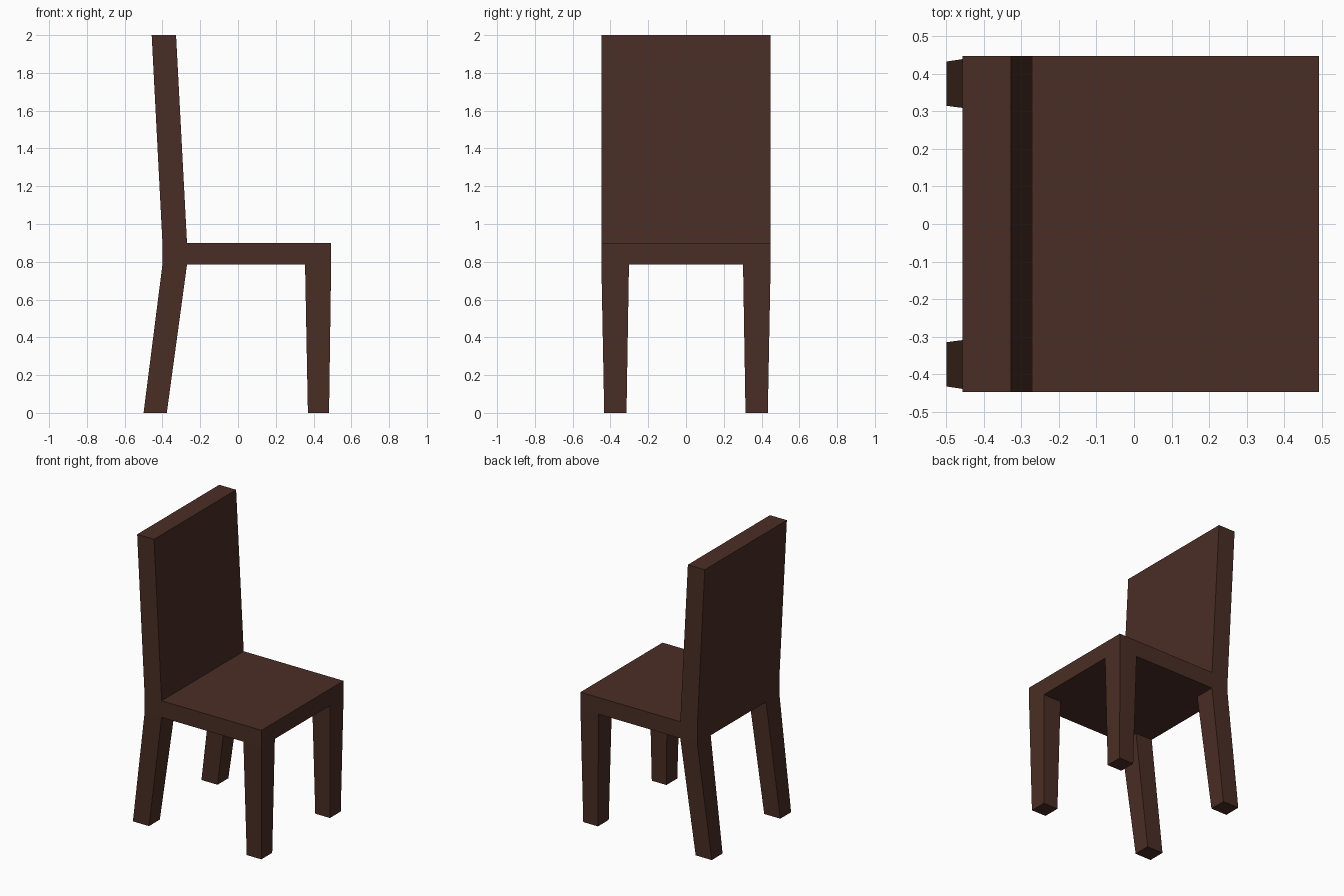
import bpy
import bmesh

if "Cube" in bpy.data.objects:
    bpy.data.objects.remove(bpy.data.objects["Cube"])

wood = bpy.data.materials.new("dark brown wood")
wood.diffuse_color = (0.068, 0.027, 0.018, 1.0)
wood.use_nodes = True
wood.node_tree.nodes["Principled BSDF"].inputs["Base Color"].default_value = wood.diffuse_color


def tapered_box(name, bottom, top, z0, z1):
    """Box whose bottom and top are rectangles (x0, x1, y0, y1)."""
    bm = bmesh.new()
    bmesh.ops.create_cube(bm, size=1)
    for v in bm.verts:
        x0, x1, y0, y1 = top if v.co.z > 0 else bottom
        v.co = (x1 if v.co.x > 0 else x0,
                y1 if v.co.y > 0 else y0,
                z1 if v.co.z > 0 else z0)
    bmesh.ops.recalc_face_normals(bm, faces=bm.faces)
    mesh = bpy.data.meshes.new(name)
    bm.to_mesh(mesh)
    bm.free()
    mesh.materials.append(wood)
    obj = bpy.data.objects.new(name, mesh)
    bpy.context.collection.objects.link(obj)
    return obj


W = 0.448          # half width of the chair
SEAT_LOW, SEAT_TOP = 0.785, 0.90

# Seat slab
seat = (-0.40, 0.493, -W, W)
tapered_box("seat", seat, seat, SEAT_LOW, SEAT_TOP)

# Backrest leaning slightly backwards
tapered_box("backrest", (-0.40, -0.27, -W, W), (-0.457, -0.328, -W, W),
            SEAT_TOP, 2.0)

# Tapered legs, mirrored across y; the back pair splays backwards
legs = {
    "front_leg": ((0.370, 0.482), (0.355, 0.493)),
    "back_leg": ((-0.50, -0.377), (-0.40, -0.27)),
}
for name, (foot, head) in legs.items():
    for side, s in (("left", 1), ("right", -1)):
        foot_y = sorted((s * 0.315, s * 0.433))
        head_y = sorted((s * 0.302, s * W))
        tapered_box(f"{name}_{side}", (*foot, *foot_y), (*head, *head_y),
                    0.0, SEAT_LOW)
